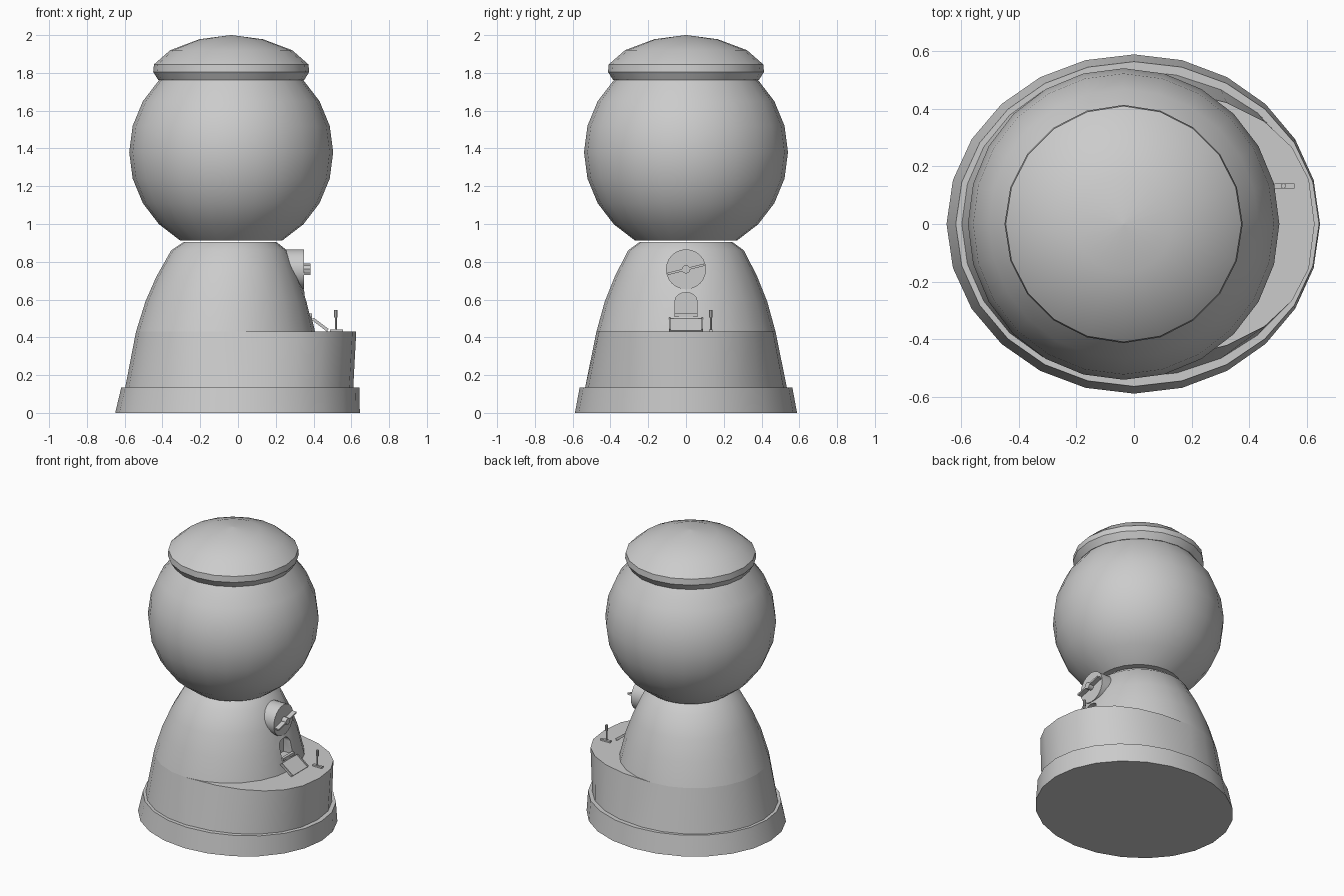
import bpy, bmesh
from math import sin, cos, pi, radians, copysign
from mathutils import Matrix

if "Cube" in bpy.data.objects:
    bpy.data.objects.remove(bpy.data.objects["Cube"])

SEG = 24


def finish(name, bm, smooth=True):
    bmesh.ops.recalc_face_normals(bm, faces=bm.faces[:])
    me = bpy.data.meshes.new(name)
    bm.to_mesh(me)
    bm.free()
    ob = bpy.data.objects.new(name, me)
    bpy.context.collection.objects.link(ob)
    if smooth:
        smooth_shade(ob)
    return ob


def smooth_shade(ob):
    bpy.ops.object.select_all(action='DESELECT')
    ob.select_set(True)
    bpy.context.view_layer.objects.active = ob
    bpy.ops.object.shade_smooth_by_angle(angle=radians(32))


def loft(name, rings, seg=SEG, caps=True, smooth=True):
    """Stack rings (z, centre x, left reach, right reach, half depth, right squareness)."""
    bm = bmesh.new()
    loops = []
    for z, cx, left, right, depth, n in rings:
        loop = []
        for i in range(seg):
            c, s = cos(2 * pi * i / seg), sin(2 * pi * i / seg)
            reach, k = (right, 2 / n) if c > 0 else (left, 1)
            x = copysign(abs(c) ** k, c) * reach
            y = copysign(abs(s) ** k, s) * depth
            loop.append(bm.verts.new((cx + x, y, z)))
        loops.append(loop)
    for a, b in zip(loops, loops[1:]):
        for i in range(seg):
            j = (i + 1) % seg
            bm.faces.new((a[i], a[j], b[j], b[i]))
    if caps:
        bm.faces.new(loops[0])
        bm.faces.new(loops[-1])
    return finish(name, bm, smooth)


def turned(name, profile, cx, seg=SEG):
    return loft(name, [(z, cx, r, r, r, 2) for r, z in profile], seg)


def box(name, centre, size, turn=Matrix()):
    bm = bmesh.new()
    bmesh.ops.create_cube(bm, size=1, matrix=Matrix.Translation(centre) @ turn @ Matrix.Diagonal((*size, 1)))
    return finish(name, bm, False)


def rod(name, centre, r, length, axis='Z', seg=24):
    bm = bmesh.new()
    turn = Matrix.Rotation(pi / 2, 4, 'Y') if axis == 'X' else Matrix()
    bmesh.ops.create_cone(bm, cap_ends=True, segments=seg, radius1=r, radius2=r, depth=length,
                          matrix=Matrix.Translation(centre) @ turn)
    return finish(name, bm)


# Foot rim, and the plinth with its bulge to the right
loft("foot_rim", [(0, 0, 0.65, 0.645, 0.588, 2), (0.135, 0, 0.618, 0.642, 0.563, 2)])
loft("plinth", [(0.13, -0.03, 0.568, 0.64, 0.535, 2.1), (0.43, -0.066, 0.474, 0.692, 0.474, 2.4)])

# Bell-shaped body
body = loft("body", [(z, c, r, r, r, 2) for z, c, r in (
    (0.43, -0.066, 0.474), (0.59, -0.06, 0.43), (0.72, -0.055, 0.378),
    (0.86, -0.047, 0.307), (0.905, -0.042, 0.245))], smooth=False)

# Arched dispensing hole cut into the body
outline = [(-0.058, 0.51), (0.058, 0.51)]
outline += [(0.058 * cos(a * pi / 8), 0.595 + 0.042 * sin(a * pi / 8)) for a in range(9)]
bm = bmesh.new()
face = bm.faces.new([bm.verts.new((0.31, y, z)) for y, z in outline])
moved = bmesh.ops.extrude_face_region(bm, geom=[face])["geom"]
bmesh.ops.translate(bm, vec=(0.3, 0, 0), verts=[v for v in moved if isinstance(v, bmesh.types.BMVert)])
cutter = finish("hole_cutter", bm, False)
cutter.hide_render = True
mod = body.modifiers.new("hole", 'BOOLEAN')
mod.operation = 'DIFFERENCE'
mod.solver = 'EXACT'
mod.object = cutter
bpy.context.view_layer.objects.active = body
bpy.ops.object.modifier_apply(modifier=mod.name)
bpy.data.objects.remove(cutter, do_unlink=True)
smooth_shade(body)

# Globe
R = 0.54
turned("globe", [(R * cos(radians(a)), 1.38 + R * sin(radians(a))) for a in range(-60, 46, 15)], -0.036)

# Lid
turned("lid", [(0.386, 1.762), (0.413, 1.805), (0.409, 1.845), (0.323, 1.92),
               (0.169, 1.978), (0.004, 2.0)], -0.036, 20)

# Turning knob with handle
rod("knob_disc", (0.28, 0, 0.76), 0.106, 0.14, 'X')
rod("knob_hub", (0.365, 0, 0.76), 0.022, 0.04, 'X', 12)
tilt = Matrix.Rotation(radians(14), 4, 'X')
box("knob_handle", (0.365, 0, 0.76), (0.036, 0.2, 0.012), tilt)

# Chute sill and open flap
box("hole_sill", (0.383, 0, 0.517), (0.02, 0.12, 0.018))
slope = Matrix.Rotation(radians(37), 4, 'Y')
box("flap", (0.432, 0, 0.465), (0.105, 0.18, 0.008), slope)
for side, label in ((-1, "front"), (1, "back")):
    box("flap_edge_" + label, (0.435, side * 0.086, 0.469), (0.1, 0.008, 0.014), slope)

# Small lever on the plinth
box("lever_plate", (0.522, 0.132, 0.435), (0.07, 0.018, 0.012))
rod("lever_rod", (0.518, 0.132, 0.48), 0.005, 0.09, seg=8)
rod("lever_grip", (0.518, 0.132, 0.525), 0.009, 0.04, seg=8)
